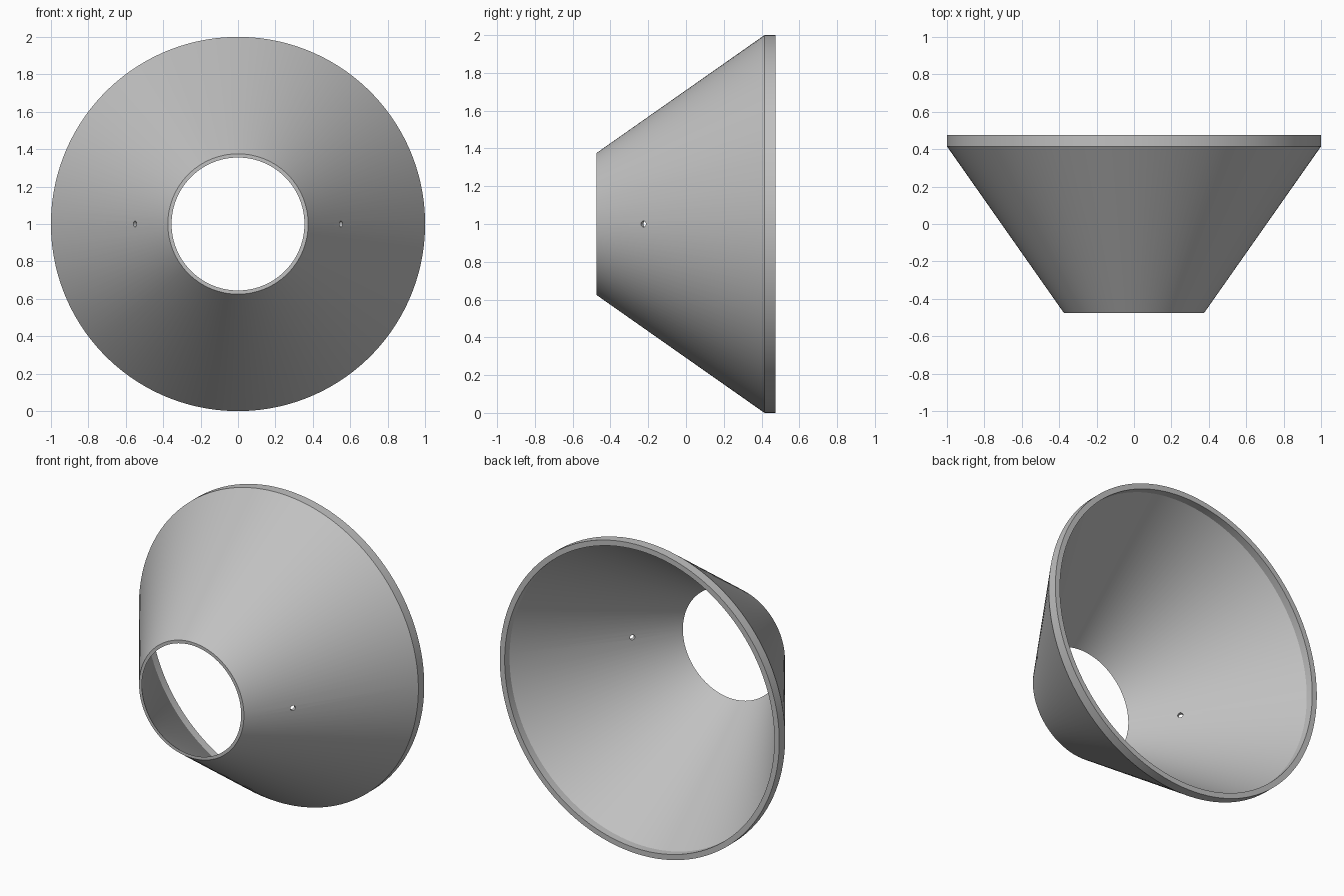
import bpy
import bmesh
import math
from mathutils import Vector, Matrix

cube = bpy.data.objects.get("Cube")
if cube:
    bpy.data.objects.remove(cube, do_unlink=True)

SEGMENTS = 128
CENTRE_Z = 1.0

# Plain grey material
grey = bpy.data.materials.new("plain_grey")
grey.use_nodes = True
colour = (0.53, 0.53, 0.53, 1)
grey.diffuse_color = colour
grey.node_tree.nodes["Principled BSDF"].inputs["Base Color"].default_value = colour


def make_object(name, bm):
    bmesh.ops.recalc_face_normals(bm, faces=bm.faces)
    mesh = bpy.data.meshes.new(name)
    bm.to_mesh(mesh)
    bm.free()
    mesh.materials.append(grey)
    obj = bpy.data.objects.new(name, mesh)
    bpy.context.collection.objects.link(obj)
    return obj


# Hollow cone wall with a short straight rim: closed (radius, y) profile
profile = [(0.375, -0.475), (1.0, 0.415), (1.0, 0.475),
           (0.965, 0.475), (0.965, 0.425), (0.355, -0.475)]
bm = bmesh.new()
rings = []
for i in range(SEGMENTS):
    # Half-step offset puts a facet, not an edge, at each screw hole
    a = 2 * math.pi * (i + 0.5) / SEGMENTS
    rings.append([bm.verts.new((r * math.cos(a), y, CENTRE_Z + r * math.sin(a)))
                  for r, y in profile])
for i, ring in enumerate(rings):
    after = rings[(i + 1) % SEGMENTS]
    for j in range(len(profile)):
        k = (j + 1) % len(profile)
        bm.faces.new((ring[j], ring[k], after[k], after[j]))
shell = make_object("cone_shell", bm)

# Small screw holes on both sides, drilled square to the wall
slope = math.atan2(1.0 - 0.375, 0.415 + 0.475)
bm = bmesh.new()
for side in (-1, 1):
    axis = Vector((side * math.cos(slope), -math.sin(slope), 0))
    turn = axis.to_track_quat("Z", "Y").to_matrix().to_4x4()
    place = Matrix.Translation((side * 0.55, -0.225, CENTRE_Z))
    bmesh.ops.create_cone(bm, cap_ends=True, segments=20, radius1=0.016,
                          radius2=0.016, depth=0.12, matrix=place @ turn)
drill = make_object("hole_cutter", bm)
drill.hide_render = True
drill.hide_viewport = True

cut = shell.modifiers.new("screw_holes", "BOOLEAN")
cut.operation = "DIFFERENCE"
cut.solver = "EXACT"
cut.object = drill
bpy.context.view_layer.objects.active = shell
shell.select_set(True)
bpy.ops.object.modifier_apply(modifier=cut.name)
bpy.data.objects.remove(drill, do_unlink=True)

bpy.ops.object.shade_smooth_by_angle(angle=math.radians(25))
